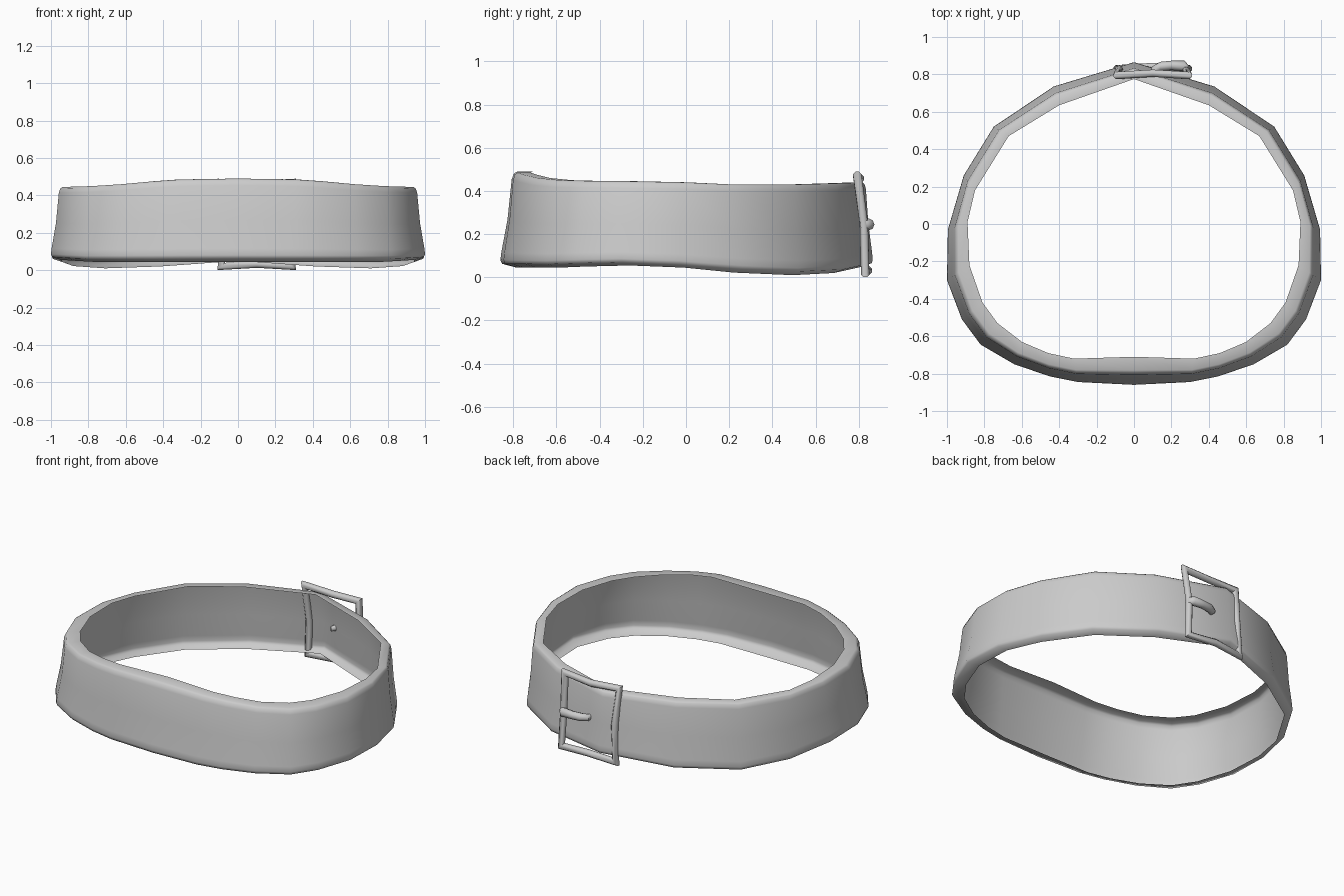
import bpy, bmesh, math
from mathutils import Vector

cube = bpy.data.objects.get("Cube")
if cube:
    bpy.data.objects.remove(cube)

grey = bpy.data.materials.new("plain grey")
grey.use_nodes = True
grey.diffuse_color = (0.6, 0.6, 0.6, 1)
grey.node_tree.nodes["Principled BSDF"].inputs["Base Color"].default_value = (0.6, 0.6, 0.6, 1)


def loft(name, rings, cyclic=True, closed_section=True, angle=50):
    """Skin a list of equal-length rings of points."""
    bm = bmesh.new()
    rows = [[bm.verts.new(p) for p in ring] for ring in rings]
    n, m = len(rows), len(rows[0])
    for i in range(n if cyclic else n - 1):
        a, b = rows[i], rows[(i + 1) % n]
        for j in range(m if closed_section else m - 1):
            k = (j + 1) % m
            bm.faces.new((a[j], a[k], b[k], b[j]))
    if not cyclic:
        bm.faces.new(rows[0])
        bm.faces.new(rows[-1])
    if closed_section:
        bmesh.ops.recalc_face_normals(bm, faces=bm.faces)
    mesh = bpy.data.meshes.new(name)
    bm.to_mesh(mesh)
    bm.free()
    obj = bpy.data.objects.new(name, mesh)
    bpy.context.collection.objects.link(obj)
    mesh.materials.append(grey)
    bpy.ops.object.select_all(action='DESELECT')
    bpy.context.view_layer.objects.active = obj
    obj.select_set(True)
    bpy.ops.object.shade_smooth_by_angle(angle=math.radians(angle))
    return obj


# Strap: half outline from front to back
# outer x, outer y, inner x, inner y, top z, bottom z
half = [
    (0, -.86, 0, -.71, .49, .045),
    (.3, -.845, .32, -.72, .485, .045),
    (.45, -.815, .46, -.69, .475, .045),
    (.64, -.75, .6, -.63, .46, .045),
    (.82, -.645, .73, -.53, .45, .045),
    (.92, -.51, .81, -.42, .447, .05),
    (1, -.3, .88, -.22, .445, .055),
    (.995, -.03, .89, .01, .44, .045),
    (.91, .26, .85, .18, .43, .022),
    (.75, .52, .67, .47, .43, .01),
    (.43, .735, .4, .635, .435, .02),
    (0, .865, 0, .775, .44, .05),
]
mirrored = [(-s[0], s[1], -s[2], *s[3:]) for s in half[-2:0:-1]]

# Open shell section: turned-in top lip, leaning wall, turned-in bottom lip
section = [(0, 1), (.48, 1), (.58, .98), (.65, .92), (.78, .5),
           (.97, .16), (1, .08), (.95, .04), (.5, 0)]


def strap_ring(ox, oy, ix, iy, top, bottom):
    outer, inner = Vector((ox, oy, 0)), Vector((ix, iy, 0))
    return [inner.lerp(outer, u) + Vector((0, 0, bottom + (top - bottom) * h))
            for u, h in section]


loft("strap", [strap_ring(*s) for s in half + mirrored], closed_section=False, angle=75)

# Buckle frame: rounded bar swept round a pinched, tilted rectangle
cx, cz, hw, hh, bar = .1, .245, .19, .225, .021
frame = []
for sx, sz in [(-1, -1), (0, -1), (1, -1), (1, 0), (1, 1), (0, 1), (-1, 1), (-1, 0)]:
    pinch = 0 if sx and sz else .012
    centre = Vector((cx + sx * (hw - pinch), .812 - .018 * sz + pinch, cz + sz * (hh - pinch)))
    out = Vector((sx, 0, sz))
    ring = []
    for k in range(8):
        a = math.tau * (k + .5) / 8
        ring.append(centre + out * bar * math.cos(a) + Vector((0, bar * math.sin(a), 0)))
    frame.append(ring)
loft("buckle_frame", frame)

# Prong: tapered pin from the side bar down through the strap
prong = []
for x, y, r in [(.295, .825, .02), (.27, .845, .028), (.2, .848, .025),
                (.14, .842, .025), (.11, .825, .022), (.1, .785, .014)]:
    lean = 0 if x > .12 else .8
    side = Vector((math.sin(lean), -math.cos(lean), 0))
    prong.append([Vector((x, y, cz)) + side * r * math.cos(math.tau * k / 8)
                  + Vector((0, 0, r * math.sin(math.tau * k / 8))) for k in range(8)])
loft("buckle_prong", prong, cyclic=False)
